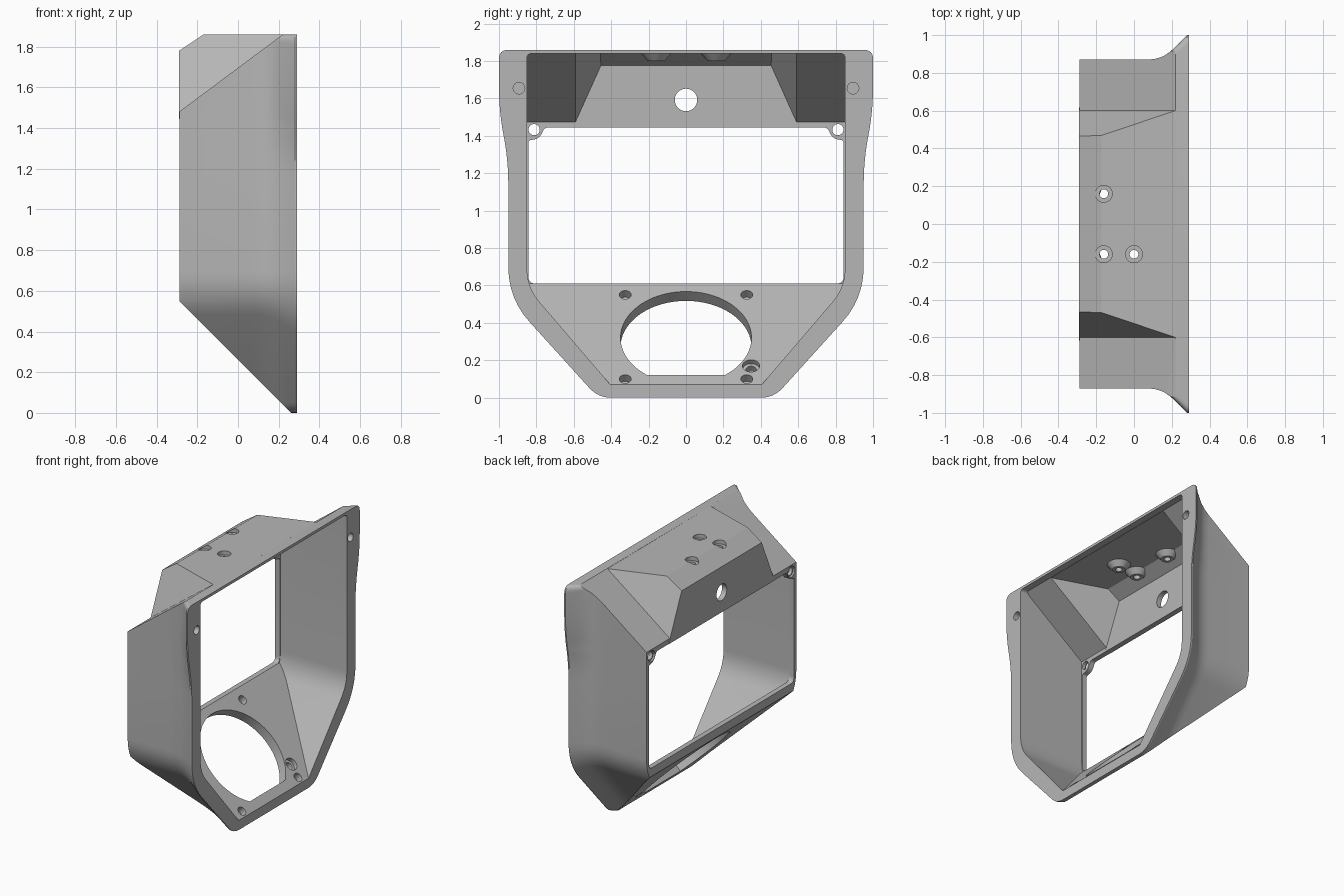
import bpy, bmesh, math
from mathutils import Vector, Matrix

if "Cube" in bpy.data.objects:
    bpy.data.objects.remove(bpy.data.objects["Cube"])

grey = bpy.data.materials.new("mid_grey_plastic")
grey.use_nodes = True
grey.diffuse_color = (0.47, 0.47, 0.47, 1)
grey.node_tree.nodes["Principled BSDF"].inputs["Base Color"].default_value = grey.diffuse_color

BACK = -0.29
SLOPE = 0.745                       # rise of the shoulder towards the open side
FLOOR_AXIS = Vector((1, 0, 1)).normalized()


def make(name, bm):
    bmesh.ops.recalc_face_normals(bm, faces=bm.faces[:])
    mesh = bpy.data.meshes.new(name)
    bm.to_mesh(mesh)
    bm.free()
    ob = bpy.data.objects.new(name, mesh)
    bpy.context.collection.objects.link(ob)
    mesh.materials.append(grey)
    return ob


def combine(target, tool, operation):
    """Apply a boolean and throw the tool away."""
    mod = target.modifiers.new("bool", 'BOOLEAN')
    mod.operation, mod.solver, mod.object = operation, 'EXACT', tool
    bpy.context.view_layer.objects.active = target
    bpy.ops.object.modifier_apply(modifier=mod.name)
    bpy.data.objects.remove(tool)


def outline(half, steps=6):
    """Mirror a half outline of (y, z, radius) corners and round them."""
    corners = half + [(-y, z, r) for y, z, r in reversed(half)]
    result = []
    for i, (y, z, r) in enumerate(corners):
        p = Vector((y, z))
        a = Vector(corners[i - 1][:2]) - p
        b = Vector(corners[(i + 1) % len(corners)][:2]) - p
        a, b = p + a.normalized() * r, p + b.normalized() * r
        for k in range(steps + 1):
            t = k / steps
            result.append(a * (1 - t) ** 2 + p * 2 * t * (1 - t) + b * t * t)
    return result


def loft(sections):
    """Skin a list of (x, outline) sections into a closed solid."""
    bm = bmesh.new()
    rings = [[bm.verts.new((x, *p)) for p in pts] for x, pts in sections]
    n = len(rings[0])
    for r0, r1 in zip(rings, rings[1:]):
        for i in range(n):
            bm.faces.new((r0[i], r0[(i + 1) % n], r1[(i + 1) % n], r1[i]))
    bm.faces.new(rings[0])
    bm.faces.new(rings[-1])
    return bm


def trim(bm, point, normal):
    """Remove what lies beyond a plane and close the cut."""
    bmesh.ops.bisect_plane(bm, geom=bm.verts[:] + bm.edges[:] + bm.faces[:], dist=1e-5,
                           plane_co=point, plane_no=normal, clear_outer=True)
    bmesh.ops.holes_fill(bm, edges=[e for e in bm.edges if e.is_boundary], sides=0)


def cone(centre, axis, r_low, r_high, depth, segments=32):
    turn = Vector((0, 0, 1)).rotation_difference(axis).to_matrix().to_4x4()
    bm = bmesh.new()
    bmesh.ops.create_cone(bm, cap_ends=True, segments=segments, radius1=r_low,
                          radius2=r_high, depth=depth,
                          matrix=Matrix.Translation(centre) @ turn)
    return bm


def bore(target, centre, axis, radius, depth, segments=32):
    combine(target, make("bore", cone(centre, Vector(axis), radius, radius, depth, segments)),
            'DIFFERENCE')


def hump(x0, x1, z0, z1, half, drop):
    """Raised middle of the roof, with leaning sides and a chamfered back."""
    box = [Vector(p) for p in ((-0.7, z0), (0.7, z0), (0.7, z1), (-0.7, z1))]
    bm = loft([(x0, box), (x1, box)])
    for s in (-1, 1):
        trim(bm, (BACK, s * half, 1.48), Vector((-0.45 * SLOPE, s, 0.45)))
    trim(bm, (BACK, 0, 1.78 - drop), Vector((-0.667, 0, 1)))
    return bm


# Outer shell: plain body that flares out to the flange
body = outline([(0.378, 0, 0.05), (0.87, 0.575, 0.12), (0.87, 1.27, 0.1),
                (0.87, 1.53, 0.1), (0.87, 1.86, 0.03)])
flange = outline([(0.47, 0, 0.07), (0.95, 0.53, 0.17), (0.95, 1.27, 0.13),
                  (1.0, 1.53, 0.13), (1.0, 1.86, 0.05)])
flare = [(-0.288, 0), (0.07, 0), (0.11, 0.03), (0.15, 0.12), (0.18, 0.26),
         (0.21, 0.45), (0.245, 0.71), (0.28, 1), (0.29, 1)]
bm = loft([(x, [a.lerp(b, t) for a, b in zip(body, flange)]) for x, t in flare])
trim(bm, (BACK, 0, 0.55), -FLOOR_AXIS)
trim(bm, (BACK, 0, 1.48), Vector((-SLOPE, 0, 1)))
housing = make("housing", bm)
combine(housing, make("hump", hump(BACK, 0.25, 1.3, 1.859, 0.6, 0)), 'UNION')

# Main cavity
inner = outline([(0.345, 0, 0.03), (0.85, 0.59, 0.1), (0.85, 1.84, 0.025)])
bm = loft([(-0.25, inner), (0.4, inner)])
trim(bm, (BACK, 0, 0.65), -FLOOR_AXIS)
trim(bm, (BACK, 0, 1.445), Vector((-SLOPE, 0, 1)))
combine(housing, make("cavity", bm), 'DIFFERENCE')

# Cavity under the hump, leaving conical bosses around the roof screws
roof_screws = [(-0.16, 0.16), (-0.16, -0.16), (0, -0.16)]
roof_cavity = make("roof_cavity", hump(-0.251, 0.35, 1.46, 1.839, 0.575, 0.03))
up = Vector((0, 0, 1))
for x, y in roof_screws:
    combine(roof_cavity, make("boss", cone((x, y, 1.84), up, 0.045, 0.115, 0.08)), 'DIFFERENCE')
combine(housing, roof_cavity, 'DIFFERENCE')

# Rear window with screw tabs in the upper corners
window = outline([(0.843, 0.61, 0.04), (0.843, 1.375, 0.015),
                  (0.785, 1.385, 0.03), (0.755, 1.445, 0.02)])
combine(housing, make("window", loft([(-0.4, window), (-0.2, window)])), 'DIFFERENCE')

# Large round opening in the sloping floor, flat along its lower edge
bm = cone((0.04, 0, 0.32), FLOOR_AXIS, 0.35, 0.35, 0.4, 96)
trim(bm, (0.24, 0, 0.12), Vector((1, 0, -1)).normalized())
combine(housing, make("round_opening", bm), 'DIFFERENCE')

# Roof screws: counterbore and through hole
for x, y in roof_screws:
    bore(housing, (x, y, 1.88), up, 0.045, 0.1)
    bore(housing, (x, y, 1.82), up, 0.023, 0.2)

# Hole in the rear of the hump
bore(housing, (BACK, 0, 1.592), (1, 0, 0), 0.06, 0.2, 48)

for s in (-1, 1):
    # Tab screws, counterbored from behind
    bore(housing, (-0.27, s * 0.812, 1.433), (1, 0, 0), 0.03, 0.2)
    bore(housing, (-0.3, s * 0.812, 1.433), (1, 0, 0), 0.04, 0.05)
    # Blind holes in the flange
    bore(housing, (0.28, s * 0.893, 1.655), (1, 0, 0), 0.031, 0.1)
    # Blind holes in the floor
    for z in (0.1, 0.55):
        bore(housing, (0.36 - z, s * 0.325, z), FLOOR_AXIS, 0.032, 0.1)

# Counterbored cable hole in the floor
bore(housing, (0.19, 0.348, 0.17), FLOOR_AXIS, 0.046, 0.06)
bore(housing, (0.19, 0.348, 0.17), FLOOR_AXIS, 0.028, 0.3)

# Smooth the curves, keep the edges
bpy.ops.object.select_all(action='DESELECT')
housing.select_set(True)
bpy.context.view_layer.objects.active = housing
bpy.ops.object.shade_smooth_by_angle(angle=math.radians(28))
